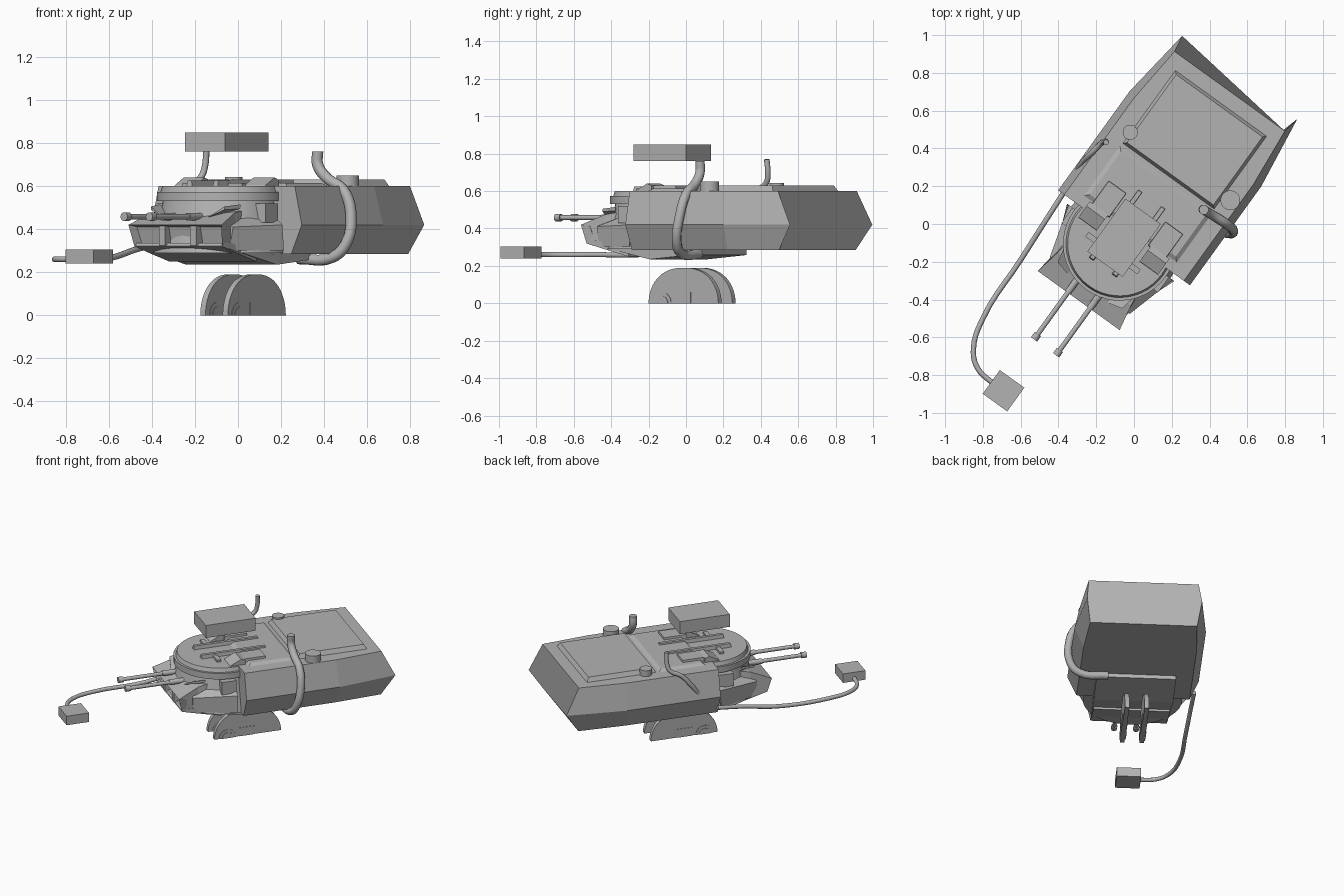
import bpy, bmesh, math
from mathutils import Matrix, Vector

cube = bpy.data.objects.get("Cube")
if cube:
    bpy.data.objects.remove(cube)

grey = bpy.data.materials.new("plain grey")
grey.use_nodes = True
grey.diffuse_color = (0.45, 0.45, 0.45, 1)
grey.node_tree.nodes["Principled BSDF"].inputs["Base Color"].default_value = (0.45, 0.45, 0.45, 1)

# The vehicle is turned on the spot: local -y is its nose
TURN = Matrix.Rotation(math.radians(-35.8), 4, 'Z')


def finish(name, bm, smooth=False):
    bmesh.ops.recalc_face_normals(bm, faces=bm.faces)
    mesh = bpy.data.meshes.new(name)
    bm.to_mesh(mesh)
    bm.free()
    mesh.materials.append(grey)
    ob = bpy.data.objects.new(name, mesh)
    bpy.context.collection.objects.link(ob)
    ob.matrix_world = TURN
    if smooth:
        bpy.ops.object.select_all(action='DESELECT')
        ob.select_set(True)
        bpy.context.view_layer.objects.active = ob
        bpy.ops.object.shade_smooth_by_angle(angle=math.radians(35))
    return ob


def loft(name, rings, recess=None):
    """Skin a row of equal rings and cap both ends; recess hollows the first cap."""
    bm = bmesh.new()
    rows = [[bm.verts.new(p) for p in ring] for ring in rings]
    n = len(rows[0])
    for a, b in zip(rows, rows[1:]):
        for i in range(n):
            j = (i + 1) % n
            bm.faces.new((a[i], a[j], b[j], b[i]))
    front = bm.faces.new(rows[0])
    bm.faces.new(rows[-1][::-1])
    bmesh.ops.recalc_face_normals(bm, faces=bm.faces)
    if recess:
        bmesh.ops.inset_region(bm, faces=[front], thickness=recess[0])
        bmesh.ops.translate(bm, verts=front.verts, vec=(0, recess[1], 0))
    return finish(name, bm)


def frustum(name, x, y, z, w, d, h, inset=0.0):
    """Box standing on z whose top may be drawn in."""
    def ring(zz, k):
        return [(x + sx * (w / 2 - k), y + sy * (d / 2 - k), zz)
                for sx, sy in ((-1, -1), (1, -1), (1, 1), (-1, 1))]
    return loft(name, [ring(z, 0), ring(z + h, inset)])


def drum(name, x, y, z0, z1, r0, r1, sides=48):
    bm = bmesh.new()
    bmesh.ops.create_cone(bm, cap_ends=True, segments=sides, radius1=r0, radius2=r1, depth=z1 - z0,
                          matrix=Matrix.Translation((x, y, (z0 + z1) / 2)))
    return finish(name, bm, True)


def plate(name, outline, x, thick):
    """Upright plate across x from a (y, z) outline."""
    return loft(name, [[(x + s * thick / 2, y, z) for y, z in outline] for s in (-1, 1)])


def tube(name, points, radius):
    """Bent pipe along points given in the turned frame."""
    curve = bpy.data.curves.new(name, 'CURVE')
    curve.dimensions = '3D'
    curve.bevel_depth = radius
    curve.bevel_resolution = 3
    curve.resolution_u = 5
    curve.use_fill_caps = True
    spline = curve.splines.new('BEZIER')
    spline.bezier_points.add(len(points) - 1)
    for bp, p in zip(spline.bezier_points, points):
        bp.co = p
        bp.handle_left_type = bp.handle_right_type = 'AUTO'
    curve.materials.append(grey)
    ob = bpy.data.objects.new(name, curve)
    bpy.context.collection.objects.link(ob)


# Rear hull with pointed sides and tail
def hull_ring(top, mid, low, y_edge, y_mid):
    half = [(top, y_edge, 0.6), (mid, y_mid, 0.42), (low, y_edge, 0.285)]
    return half + [(-x, y, z) for x, y, z in reversed(half)]


loft("hull", [hull_ring(0.39, 0.43, 0.37, -0.09, -0.09),
              hull_ring(0.39, 0.43, 0.37, 0.54, 0.556),
              hull_ring(0.36, 0.376, 0.35, 0.866, 0.957)])
frustum("rear_deck_panel", 0, 0.55, 0.595, 0.6, 0.48, 0.035, 0.018)
frustum("front_deck_panel", 0, 0.13, 0.595, 0.62, 0.34, 0.02, 0.03)
drum("small_deck_cap", -0.3, 0.382, 0.59, 0.642, 0.04, 0.04, 24)
drum("large_deck_cap", 0.34, 0.4, 0.59, 0.65, 0.052, 0.052, 24)

# Round front body and roof ring
drum("turret_drum", 0, -0.13, 0.29, 0.535, 0.325, 0.272)
drum("roof_ring", 0, -0.13, 0.53, 0.573, 0.3, 0.3)
drum("roof_disc", 0, -0.13, 0.57, 0.6, 0.285, 0.275)


# Nose with hollow front, and belly below it
def cross(hw_low, hw_top, y_low, y_top, z_low, z_top):
    return [(-hw_low, y_low, z_low), (hw_low, y_low, z_low),
            (hw_top, y_top, z_top), (-hw_top, y_top, z_top)]


loft("nose", [cross(0.25, 0.267, -0.475, -0.5, 0.32, 0.42),
              cross(0.25, 0.24, -0.36, -0.36, 0.29, 0.475),
              cross(0.25, 0.22, -0.2, -0.2, 0.25, 0.5)], (0.014, 0.05))
loft("belly", [cross(0.25, 0.25, -0.47, -0.46, 0.32, 0.335),
               cross(0.26, 0.26, -0.05, -0.05, 0.235, 0.33),
               cross(0.26, 0.26, 0.21, 0.21, 0.258, 0.33)])
for side, word in ((-1, "right"), (1, "left")):
    frustum(word + "_nose_post", side * 0.09, -0.455, 0.325, 0.035, 0.05, 0.09)
    frustum(word + "_side_box", side * 0.285, -0.17, 0.43, 0.06, 0.1, 0.09)
    # Slanted cheek between nose and drum
    loft(word + "_cheek", [
        [(side * x, y, z) for x, y, z in ((0.24, -0.4, 0.3), (0.26, -0.4, 0.41), (0.2, -0.4, 0.43))],
        [(side * x, y, z) for x, y, z in ((0.35, -0.12, 0.3), (0.34, -0.12, 0.42), (0.25, -0.12, 0.5))]])
    # Flared vane beside the guns
    loft(word + "_gun_vane", [
        [(side * x, y, z) for x, y, z in ((0.13, -0.42, 0.455), (0.21, -0.4, 0.49), (0.21, -0.4, 0.505))],
        [(side * x, y, z) for x, y, z in ((0.13, -0.33, 0.47), (0.23, -0.3, 0.495), (0.23, -0.3, 0.515))]])

    # Gun barrel with thicker sleeve and muzzle
    bm = bmesh.new()
    for y0, y1, r in ((-0.8, -0.3, 0.013), (-0.805, -0.77, 0.02), (-0.5, -0.3, 0.018)):
        bmesh.ops.create_cone(bm, cap_ends=True, segments=16, radius1=r, radius2=r, depth=y1 - y0,
                              matrix=Matrix.Translation((side * 0.072, (y0 + y1) / 2, 0.458))
                              @ Matrix.Rotation(math.pi / 2, 4, 'X'))
    finish(word + "_gun_barrel", bm, True)

    # Roof rail, cross bar, sight plate and its hood
    frustum(word + "_roof_rail", side * 0.075, -0.06, 0.59, 0.034, 0.45, 0.035, 0.006)
    frustum(word + "_roof_bar", side * 0.13, -0.19, 0.59, 0.08, 0.03, 0.025)
    frustum(word + "_sight_plate", side * 0.185, 0.03, 0.59, 0.12, 0.16, 0.04, 0.004)
    plate(word + "_sight_hood", [(-0.15, 0.59), (-0.14, 0.605), (-0.07, 0.64), (-0.04, 0.63), (-0.04, 0.59)],
          side * 0.2, 0.12)

    # Rounded under-body plate, with a hub ring and a notch cover
    arc = [(0.04 + 0.23 * math.copysign(abs(math.cos(a)) ** 0.85, math.cos(a)), 0.19 * math.sin(a))
           for a in (math.pi * i / 24 for i in range(25))]
    plate(word + "_lower_plate", arc, side * 0.064, 0.03)
    for label, r, t in (("rim", 0.06, 0.036), ("hub", 0.04, 0.042)):
        hub = [(-0.1 + r * math.cos(a), r * math.sin(a)) for a in (math.pi * i / 12 for i in range(13))]
        plate(word + "_lower_" + label, hub, side * 0.064, t)
    plate(word + "_lower_cover", [(-0.02, 0), (0.09, 0), (0.09, 0.06), (-0.02, 0.06)], side * 0.064, 0.036)

# Boxes held above the roof and out in front
frustum("upper_box", 0, -0.09, 0.76, 0.23, 0.345, 0.09)
frustum("cable_box", -0.044, -1.12, 0.24, 0.16, 0.155, 0.065)

# Pipes and the long front cable
tube("large_side_pipe", [(0.37, 0.075, 0.76), (0.37, 0.075, 0.7), (0.41, 0.05, 0.64), (0.49, 0, 0.58),
                         (0.525, -0.035, 0.46), (0.5, -0.05, 0.33), (0.44, -0.03, 0.27),
                         (0.28, 0.07, 0.262)], 0.026)
tube("small_side_pipe", [(-0.147, 0.432, 0.77), (-0.152, 0.437, 0.7), (-0.17, 0.43, 0.645),
                         (-0.225, 0.375, 0.6), (-0.27, 0.33, 0.53), (-0.3, 0.28, 0.45)], 0.015)
tube("front_cable", [(-0.37, 0.17, 0.33), (-0.46, 0.03, 0.31), (-0.6, -0.19, 0.265), (-0.8, -0.5, 0.26),
                     (-0.85, -0.66, 0.26), (-0.83, -0.76, 0.26), (-0.74, -0.85, 0.262)], 0.014)
